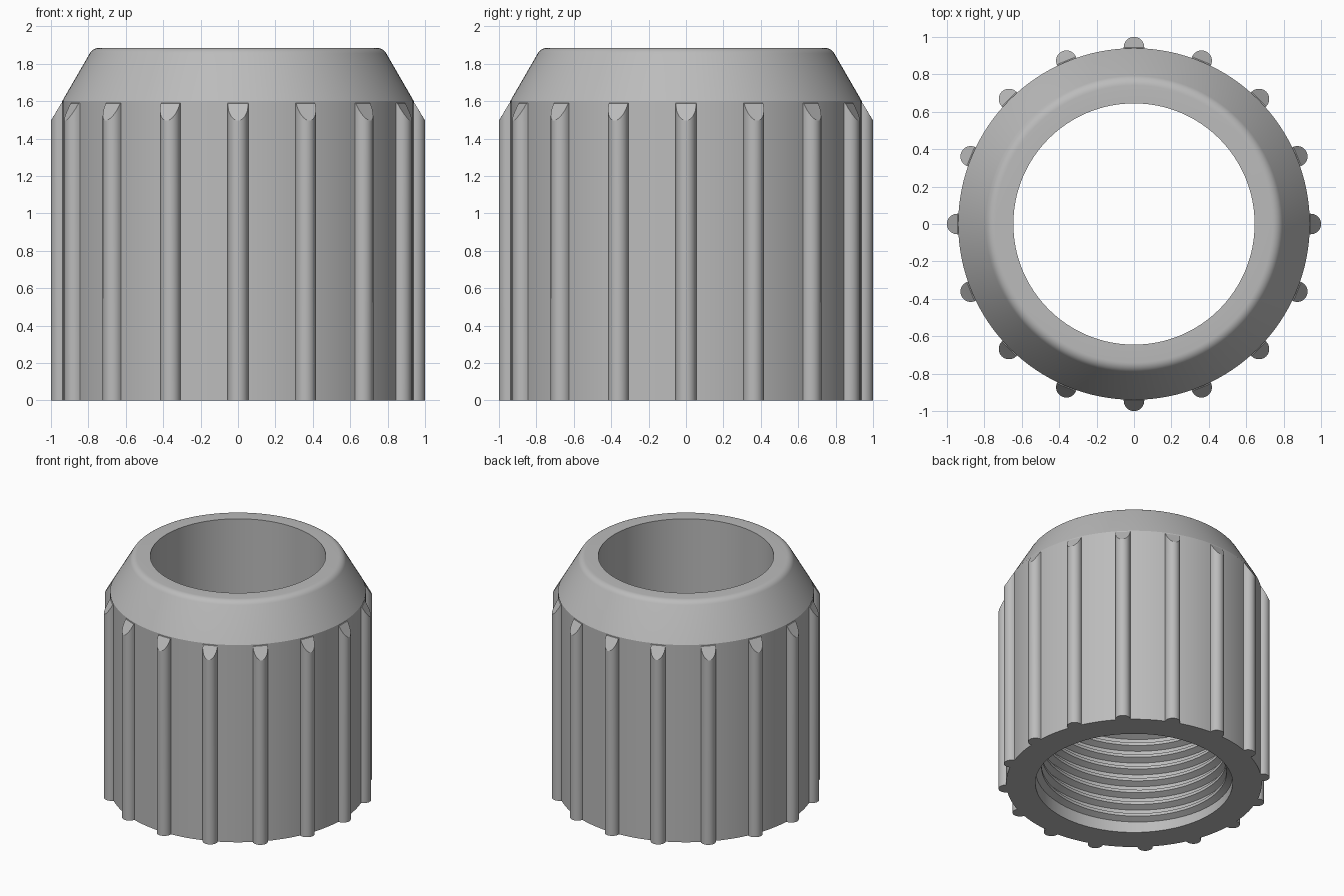
import bpy, bmesh
from math import sin, cos, pi, hypot, tan, radians

cube = bpy.data.objects.get("Cube")
if cube:
    bpy.data.objects.remove(cube, do_unlink=True)

BODY_R, SHOULDER_Z, TOP_Z = 0.94, 1.6, 1.885
SLOPE = tan(radians(60))
BORE_R, SOCKET_R, SOCKET_TOP = 0.645, 0.725, 1.2
SEGMENTS = 128

grey = bpy.data.materials.new("light grey plastic")
grey.use_nodes = True
colour = (0.5, 0.5, 0.5, 1)
grey.diffuse_color = colour
grey.node_tree.nodes["Principled BSDF"].inputs["Base Color"].default_value = colour


def finish(name, bm):
    """Turn a bmesh into a shaded object."""
    bmesh.ops.recalc_face_normals(bm, faces=bm.faces)
    mesh = bpy.data.meshes.new(name)
    bm.to_mesh(mesh)
    bm.free()
    mesh.materials.append(grey)
    obj = bpy.data.objects.new(name, mesh)
    bpy.context.collection.objects.link(obj)
    bpy.ops.object.select_all(action='DESELECT')
    obj.select_set(True)
    bpy.context.view_layer.objects.active = obj
    bpy.ops.object.shade_smooth_by_angle(angle=radians(25))
    return obj


def bridge(bm, a, b):
    """Join two closed rings of equal length with quads."""
    for i in range(len(a)):
        j = (i + 1) % len(a)
        bm.faces.new((a[i], a[j], b[j], b[i]))


# Hollow body: closed profile revolved around z, with a rounded top rim
FILLET = 0.06
rim_r = BODY_R - (TOP_Z - SHOULDER_Z) / SLOPE - FILLET * tan(radians(30))
rim = [(rim_r + FILLET * cos(radians(a)), TOP_Z - FILLET + FILLET * sin(radians(a)))
       for a in range(30, 91, 10)]
profile = [(SOCKET_R, 0), (BODY_R, 0), (BODY_R, SHOULDER_Z), *rim,
           (BORE_R, TOP_Z), (BORE_R, SOCKET_TOP), (SOCKET_R, SOCKET_TOP)]
bm = bmesh.new()
rings = []
for i in range(SEGMENTS):
    a = 2 * pi * i / SEGMENTS
    rings.append([bm.verts.new((r * cos(a), r * sin(a), z)) for r, z in profile])
for i in range(SEGMENTS):
    bridge(bm, rings[i], rings[(i + 1) % SEGMENTS])
finish("collar_body", bm)

# Grip ribs: half-round bars whose tops continue the cone of the body
RIB_R, RIB_AT, RIBS = 0.055, 0.945, 16
section = [(RIB_AT + RIB_R * cos(t), RIB_R * sin(t))
           for t in (pi * (k / 16 - 0.5) for k in range(17))]
section += [(BODY_R - 0.03, RIB_R), (BODY_R - 0.03, -RIB_R)]
bm = bmesh.new()
for n in range(RIBS):
    a = 2 * pi * n / RIBS
    low, high = [], []
    for u, v in section:
        x, y = u * cos(a) - v * sin(a), u * sin(a) + v * cos(a)
        top = min(SHOULDER_Z, SHOULDER_Z - (hypot(u, v) - BODY_R) * SLOPE)
        low.append(bm.verts.new((x, y, 0)))
        high.append(bm.verts.new((x, y, top)))
    bridge(bm, low, high)
    bm.faces.new(low)
    cap = bm.faces.new(high)
    bmesh.ops.triangulate(bm, faces=[cap])
finish("grip_ribs", bm)

# Internal thread: a tapered ridge swept along a helix
PITCH, TURNS, STEPS, DEPTH = 0.1, 10.5, 64, 0.045
bm = bmesh.new()
count = int(TURNS * STEPS)
rings = []
for i in range(count + 1):
    a = 2 * pi * i / STEPS
    z = 0.06 + PITCH * i / STEPS
    crest = SOCKET_R - DEPTH * min(1, (i + 2) / 16, (count - i + 2) / 16)
    ridge = [(SOCKET_R + 0.01, -0.04), (crest, -0.012),
             (crest, 0.012), (SOCKET_R + 0.01, 0.04)]
    rings.append([bm.verts.new((r * cos(a), r * sin(a), z + h)) for r, h in ridge])
for a, b in zip(rings, rings[1:]):
    bridge(bm, a, b)
bm.faces.new(rings[0])
bm.faces.new(rings[-1])
finish("internal_thread", bm)
